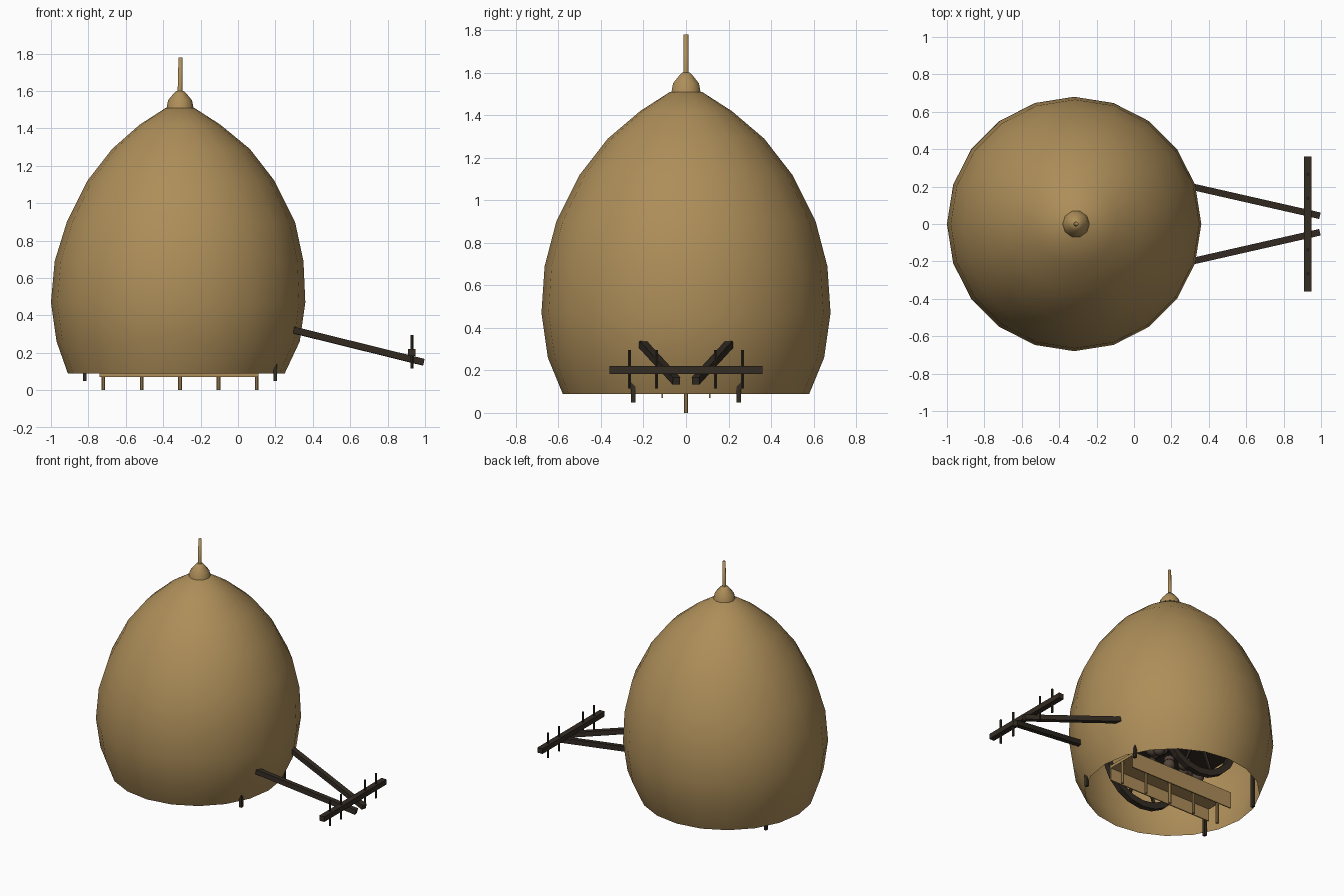
import bpy, bmesh, math, random
from mathutils import Vector, Matrix

if "Cube" in bpy.data.objects:
    bpy.data.objects.remove(bpy.data.objects["Cube"])

random.seed(4)
CX = -0.31


def mat(name, rgb):
    m = bpy.data.materials.new(name)
    m.diffuse_color = (*rgb, 1)
    m.use_nodes = True
    m.node_tree.nodes["Principled BSDF"].inputs["Base Color"].default_value = m.diffuse_color
    return m


STRAW = mat("straw", (0.42, 0.27, 0.10))
DARK = mat("dark wood", (0.034, 0.025, 0.017))
LUMP = mat("grey brown", (0.085, 0.058, 0.042))


def finish(bm, name, material, smooth=False):
    me = bpy.data.meshes.new(name)
    bm.to_mesh(me)
    bm.free()
    ob = bpy.data.objects.new(name, me)
    bpy.context.collection.objects.link(ob)
    me.materials.append(material)
    for p in me.polygons:
        p.use_smooth = smooth
    return ob


def lathe(name, profile, n, material, cap_top=True, smooth=True):
    # profile rows: radius, height, centre x
    bm = bmesh.new()
    rings = [[bm.verts.new((c + r * math.cos(2 * math.pi * i / n),
                            r * math.sin(2 * math.pi * i / n), z)) for i in range(n)]
             for r, z, c in profile]
    for a, b in zip(rings, rings[1:]):
        for i in range(n):
            j = (i + 1) % n
            bm.faces.new((a[i], a[j], b[j], b[i]))
    if cap_top:
        bm.faces.new(rings[-1])
    return finish(bm, name, material, smooth)


def box(name, lo, hi, material):
    bm = bmesh.new()
    lo, hi = Vector(lo), Vector(hi)
    m = Matrix.Translation((lo + hi) / 2) @ Matrix.Diagonal((*(hi - lo), 1))
    bmesh.ops.create_cube(bm, size=1, matrix=m)
    return finish(bm, name, material)


def rod(name, a, b, r, material, n=8):
    a, b = Vector(a), Vector(b)
    d = b - a
    bm = bmesh.new()
    q = d.to_track_quat('Z', 'Y').to_matrix().to_4x4()
    turn = Matrix.Rotation(math.pi / n, 4, 'Z')
    bmesh.ops.create_cone(bm, cap_ends=True, segments=n, radius1=r, radius2=r,
                          depth=d.length, matrix=Matrix.Translation((a + b) / 2) @ q @ turn)
    return finish(bm, name, material)


# Straw dome, open underneath
lathe("straw_dome", [(0.58, 0.09, -0.33), (0.65, 0.26, -0.32), (0.68, 0.47, -0.32),
                     (0.665, 0.69, -0.315), (0.61, 0.90, -0.305), (0.50, 1.12, -0.305),
                     (0.368, 1.29, -0.305), (0.215, 1.42, -0.31), (0.075, 1.51, -0.31)],
      20, STRAW)

# Knot and spike on top
lathe("top_knot", [(0.073, 1.505, CX), (0.064, 1.55, CX), (0.035, 1.585, CX),
                   (0.02, 1.60, CX)], 10, STRAW)
lathe("top_spike", [(0.013, 1.59, CX), (0.011, 1.78, CX + 0.003)], 8, STRAW)

# Pull shafts
for s in (-1, 1):
    rod("pull_shaft", (0.0, s * 0.27, 0.395), (0.99, s * 0.045, 0.15), 0.025, DARK, 4)

# Yoke and its pins
box("yoke", (0.91, -0.36, 0.183), (0.95, 0.36, 0.22), DARK)
for y in (-0.265, -0.138, 0.138, 0.265):
    rod("yoke_pin", (0.93, y, 0.115), (0.93, y, 0.295), 0.008, DARK, 6)

# Hidden cart: corner posts, axle and wheels
for sx in (-1, 1):
    for s in (-1, 1):
        x = CX + sx * 0.51
        box("corner_post", (x - 0.009, s * 0.248 - 0.011, 0.05),
            (x + 0.009, s * 0.248 + 0.011, 0.30), DARK)
HUB = 0.42
for s in (-1, 1):
    y = s * 0.29
    bm = bmesh.new()
    n = 20
    rings = []
    for i in range(n):
        a = 2 * math.pi * i / n
        rings.append([bm.verts.new((CX + r * math.cos(a), y + dy, HUB + r * math.sin(a)))
                      for r, dy in ((0.325, -0.02), (0.325, 0.02), (0.28, 0.02), (0.28, -0.02))])
    for i in range(n):
        p, q = rings[i], rings[(i + 1) % n]
        for k in range(4):
            l = (k + 1) % 4
            bm.faces.new((p[k], p[l], q[l], q[k]))
    bmesh.ops.recalc_face_normals(bm, faces=bm.faces)
    finish(bm, "wheel_rim", DARK)
    for k in range(8):
        a = math.pi * k / 4 + math.pi / 8
        rod("wheel_spoke", (CX, y, HUB),
            (CX + 0.29 * math.cos(a), y, HUB + 0.29 * math.sin(a)), 0.012, DARK, 6)
    rod("wheel_hub", (CX, y - 0.04, HUB), (CX, y + 0.04, HUB), 0.05, DARK, 10)
rod("axle", (CX, -0.3, HUB), (CX, 0.3, HUB), 0.02, DARK)
box("cart_bed", (CX - 0.42, -0.22, 0.44), (CX + 0.42, 0.22, 0.47), DARK)

# Trough with a row of pegs below
box("trough_plate", (-0.74, -0.11, 0.16), (0.11, 0.11, 0.18), STRAW)
for s in (-1, 1):
    box("trough_side", (-0.74, s * 0.112 - 0.004, 0.07), (0.11, s * 0.112 + 0.004, 0.19), STRAW)
for i in range(5):
    x = -0.72 + i * 0.205
    rod("trough_peg", (x, 0, 0), (x, 0, 0.17), 0.011, STRAW, 8)

# Heap of round lumps
for i in range(14):
    bm = bmesh.new()
    pos = Vector((CX + random.uniform(-0.22, 0.22), random.uniform(-0.11, 0.15),
                  random.uniform(0.22, 0.34)))
    bmesh.ops.create_icosphere(bm, subdivisions=2, radius=random.uniform(0.035, 0.05),
                               matrix=Matrix.Translation(pos))
    finish(bm, "round_lump", LUMP, True)
